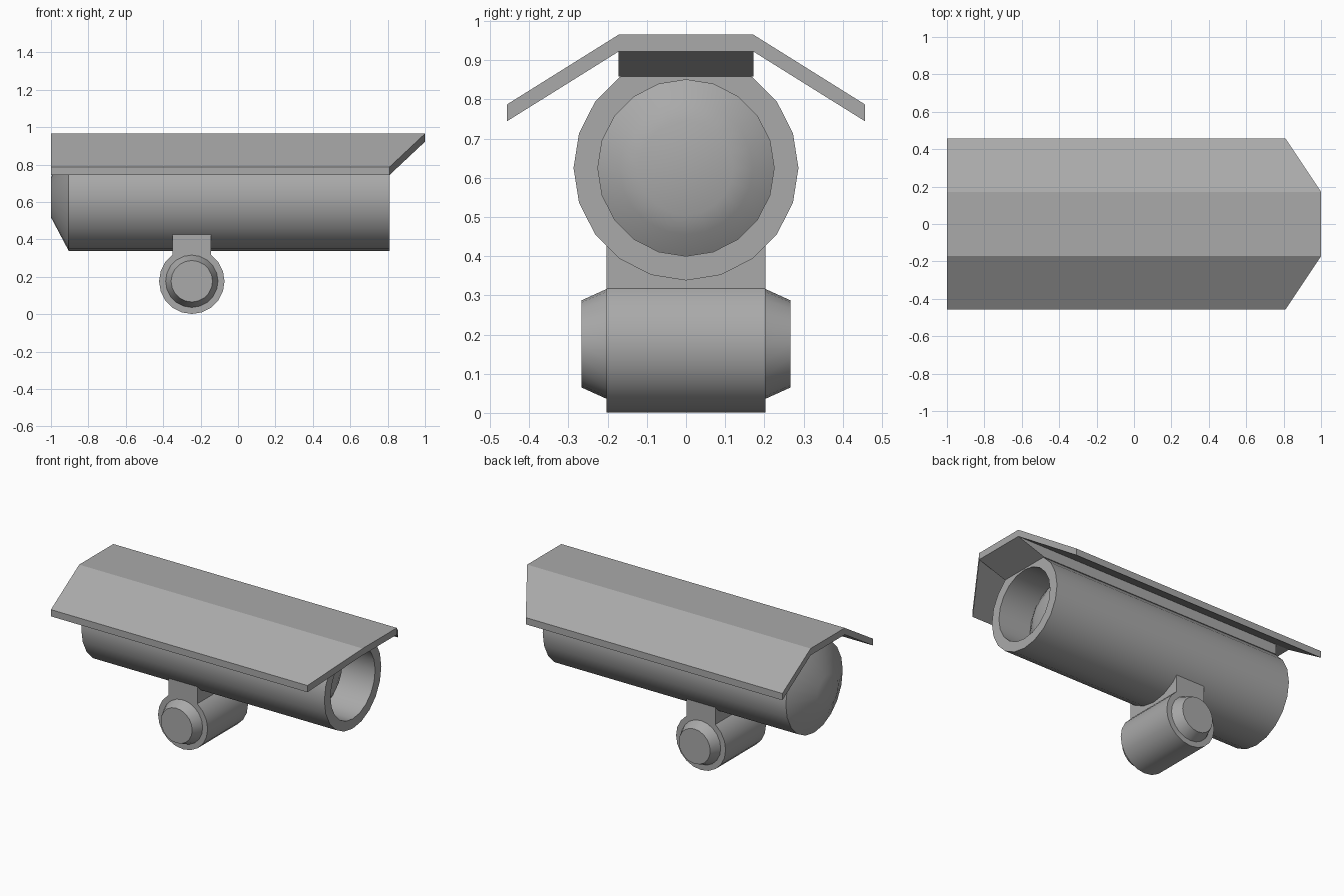
import bpy
import bmesh
from math import cos, sin, pi, radians

cube = bpy.data.objects.get("Cube")
if cube:
    bpy.data.objects.remove(cube, do_unlink=True)

GREY = (0.4, 0.4, 0.4, 1.0)
grey = bpy.data.materials.new("grey casing")
grey.use_nodes = True
grey.diffuse_color = GREY
for node in grey.node_tree.nodes:
    if node.type == 'BSDF_PRINCIPLED':
        node.inputs["Base Color"].default_value = GREY

SIDES = 20


def loft(name, rings, smooth=False):
    """Bridge a list of equal-length point rings and cap both ends."""
    bm = bmesh.new()
    loops = [[bm.verts.new(p) for p in ring] for ring in rings]
    n = len(loops[0])
    for a, b in zip(loops, loops[1:]):
        for i in range(n):
            j = (i + 1) % n
            bm.faces.new((a[i], a[j], b[j], b[i]))
    bm.faces.new(loops[0][::-1])
    bm.faces.new(loops[-1])
    bmesh.ops.recalc_face_normals(bm, faces=bm.faces)
    mesh = bpy.data.meshes.new(name)
    bm.to_mesh(mesh)
    bm.free()
    mesh.materials.append(grey)
    obj = bpy.data.objects.new(name, mesh)
    bpy.context.collection.objects.link(obj)
    if smooth:
        bpy.ops.object.select_all(action='DESELECT')
        obj.select_set(True)
        bpy.context.view_layer.objects.active = obj
        bpy.ops.object.shade_smooth_by_angle(angle=radians(30))
    return obj


def circle(place, along, radius):
    steps = [2 * pi * i / SIDES for i in range(SIDES)]
    return [place(along, radius * cos(t), radius * sin(t)) for t in steps]


# Camera body: tapered back, long barrel, recessed domed lens
def body_axis(a, u, v):
    return (a, u, 0.625 + v)


body_profile = [(-1.0, 0.107), (-0.905, 0.287), (0.81, 0.287), (0.81, 0.225),
                (0.58, 0.225), (0.615, 0.17), (0.635, 0.12)]
loft("camera_body", [circle(body_axis, a, r) for a, r in body_profile], True)

# Sun shield: folded plate whose sloping sides are cut back at the front
TOP_Y, EDGE_Y, THICK = 0.172, 0.457, 0.043
upper = [(-EDGE_Y, 0.787), (-TOP_Y, 0.965), (TOP_Y, 0.965), (EDGE_Y, 0.787)]
section = upper + [(y, z - THICK) for y, z in reversed(upper)]
back_ring = [(-1.0, y, z) for y, z in section]
front_ring = [(1.0 if abs(y) <= TOP_Y else 0.81, y, z) for y, z in section]
loft("sun_shield", [back_ring, front_ring])

# Spacer between barrel and shield, with a raked front
spacer = [(-0.905, 0.858), (0.81, 0.858), (1.0, 0.922), (-0.905, 0.922)]
loft("shield_spacer", [[(x, y, z) for x, z in spacer] for y in (-TOP_Y, TOP_Y)])


# Mount: neck, swivel barrel and tapered end knobs
def mount_axis(a, u, v):
    return (-0.247 + u, a, 0.176 + v)


HALF = 0.203
neck = [(-0.102, 0.0), (0.102, 0.0), (0.102, 0.255), (-0.102, 0.255)]
loft("mount_neck", [[mount_axis(y, u, v) for u, v in neck] for y in (-HALF, HALF)])
loft("swivel_barrel", [circle(mount_axis, y, 0.175) for y in (-HALF, HALF)], True)
for side, label in ((-1, "front"), (1, "back")):
    knob = [(HALF, 0.14), (0.267, 0.111)]
    loft(label + "_knob", [circle(mount_axis, side * a, r) for a, r in knob], True)
